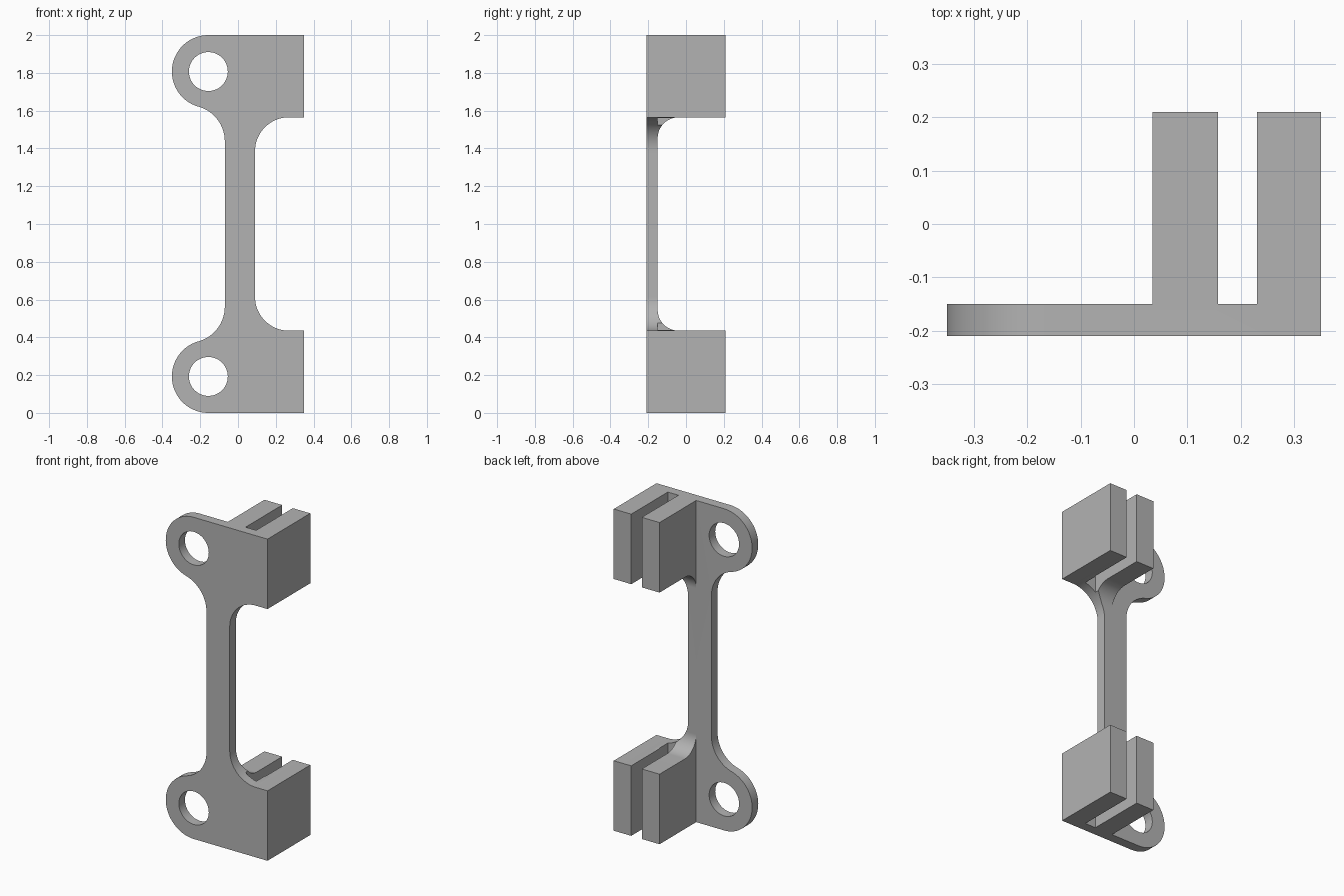
import bpy, bmesh
from math import cos, sin, atan2, sqrt, radians, degrees

cube = bpy.data.objects.get("Cube")
if cube:
    bpy.data.objects.remove(cube, do_unlink=True)

grey = bpy.data.materials.new("plain grey")
grey.use_nodes = True
grey.diffuse_color = (0.45, 0.45, 0.45, 1)
grey.node_tree.nodes["Principled BSDF"].inputs["Base Color"].default_value = grey.diffuse_color

FRONT, PLATE_BACK, BACK = -0.21, -0.15, 0.21
BLOCK_LEFT, BLOCK_RIGHT = 0.035, 0.35
BLOCK_BASE = 1.565


def arc(cx, cz, r, start, end, steps=24):
    angles = [radians(start + (end - start) * i / steps) for i in range(steps + 1)]
    return [(cx + r * cos(a), cz + r * sin(a)) for a in angles]


def mirrored(points):
    """Close an upper-half outline with its reflection about mid height."""
    return points + [(u, 2 - z) for u, z in reversed(points)]


def prism(name, points, start, end, axis="y"):
    """Extrude a profile of (x, z) along y, or of (y, z) along x."""
    place = (lambda u, z, d: (u, d, z)) if axis == "y" else (lambda u, z, d: (d, u, z))
    bm = bmesh.new()
    face = bm.faces.new([bm.verts.new(place(u, z, start)) for u, z in points])
    out = bmesh.ops.extrude_face_region(bm, geom=[face])
    shift = place(0, 0, end - start)
    bmesh.ops.translate(bm, vec=shift, verts=[g for g in out["geom"] if isinstance(g, bmesh.types.BMVert)])
    bmesh.ops.recalc_face_normals(bm, faces=bm.faces)
    mesh = bpy.data.meshes.new(name)
    bm.to_mesh(mesh)
    bm.free()
    mesh.materials.append(grey)
    obj = bpy.data.objects.new(name, mesh)
    bpy.context.collection.objects.link(obj)
    return obj


def box(name, x0, x1, y0, y1):
    return prism(name, [(x0, -0.1), (x1, -0.1), (x1, 2.1), (x0, 2.1)], y0, y1)


# Front outline: stem fillets, square block ends and round lugs
lug_x, lug_z, lug_r = -0.157, 1.807, 0.193
stem_left, neck_r = -0.07, 0.19
neck_x = stem_left - neck_r
dx = lug_x - neck_x
dz = sqrt((lug_r + neck_r) ** 2 - dx ** 2)
neck_angle = degrees(atan2(dz, dx))
outline = arc(0.27, 1.385, 0.18, 180, 90)
outline += [(BLOCK_RIGHT, BLOCK_BASE), (BLOCK_RIGHT, 2)]
outline += arc(lug_x, lug_z, lug_r, 90, 180 + neck_angle, 40)
outline += arc(neck_x, lug_z - dz, neck_r, neck_angle, 0)
bracket = prism("bracket", mirrored(outline), FRONT, BACK)

# Space behind the stem, with a fillet up to each block
fillet_r = 0.11
top = BLOCK_BASE - 0.0005
gap = [(BACK + 0.1, top)] + arc(PLATE_BACK + fillet_r, top - fillet_r, fillet_r, 90, 180)
cutters = [
    prism("stem_gap_cutter", mirrored(gap), -0.5, 0.5, "x"),
    box("lug_back_cutter", -0.5, BLOCK_LEFT, PLATE_BACK, BACK + 0.1),
    box("slot_cutter", 0.157, 0.23, PLATE_BACK, BACK + 0.1),
]
# Lug holes
for end, z in (("upper", lug_z), ("lower", 2 - lug_z)):
    ring = arc(lug_x, z, 0.103, 0, 360, 48)[:-1]
    cutters.append(prism(end + "_hole_cutter", ring, FRONT - 0.1, PLATE_BACK + 0.1))

for cutter in cutters:
    cutter.hide_render = True
    mod = bracket.modifiers.new(cutter.name, "BOOLEAN")
    mod.operation = "DIFFERENCE"
    mod.solver = "EXACT"
    mod.object = cutter

# Apply the cuts, discard the cutters and keep the corners sharp
bpy.ops.object.select_all(action="DESELECT")
bpy.context.view_layer.objects.active = bracket
bracket.select_set(True)
for mod in list(bracket.modifiers):
    bpy.ops.object.modifier_apply(modifier=mod.name)
for cutter in cutters:
    bpy.data.objects.remove(cutter, do_unlink=True)
bpy.ops.object.shade_smooth_by_angle(angle=radians(25))
